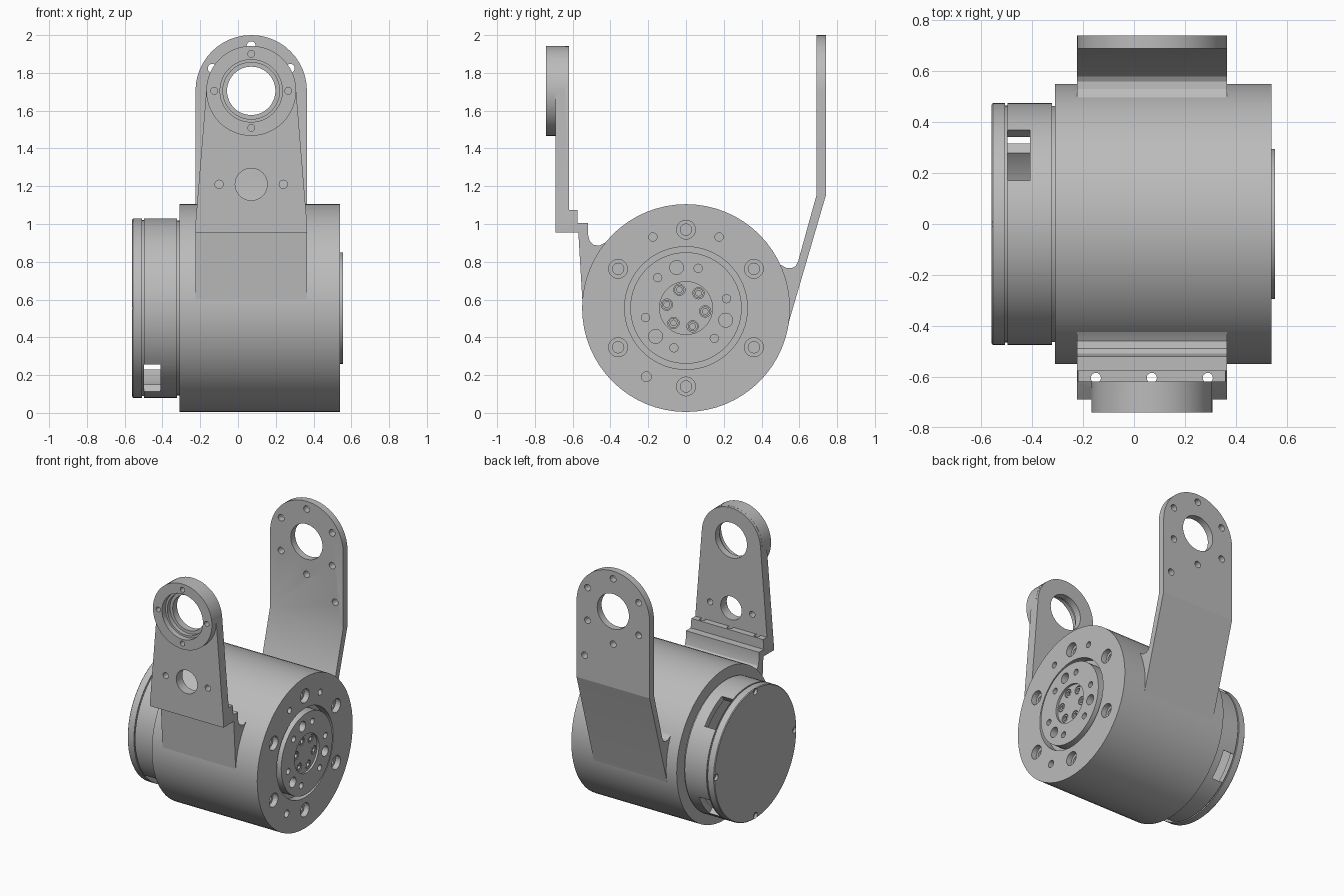
import bpy, bmesh, math
from mathutils import Matrix, Vector

cube = bpy.data.objects.get("Cube")
if cube:
    bpy.data.objects.remove(cube, do_unlink=True)

GREY = (0.5, 0.5, 0.5, 1)
metal = bpy.data.materials.new("plain grey metal")
metal.use_nodes = True
metal.diffuse_color = GREY
metal.node_tree.nodes["Principled BSDF"].inputs["Base Color"].default_value = GREY

# Axis frames: local z becomes the named axis
FRAMES = {
    "x": Matrix(((0, 0, 1), (1, 0, 0), (0, 1, 0))),
    "y": Matrix(((0, 1, 0), (0, 0, 1), (1, 0, 0))),
    "z": Matrix.Identity(3),
}
AXIS_Z = 0.555     # height of the motor axis
ARM_X = 0.07       # middle of both arms
EYE_Z = 1.705      # height of the arm bores


def make(name, bm):
    bmesh.ops.recalc_face_normals(bm, faces=bm.faces)
    mesh = bpy.data.meshes.new(name)
    bm.to_mesh(mesh)
    bm.free()
    mesh.materials.append(metal)
    obj = bpy.data.objects.new(name, mesh)
    bpy.context.collection.objects.link(obj)
    return obj


def lathe_into(bm, profile, axis, centre, seg):
    """Revolve (radius, position) points about an axis through centre."""
    part = bmesh.new()
    verts = [part.verts.new((r, 0, t)) for r, t in profile]
    edges = [part.edges.new(p) for p in zip(verts, verts[1:])]
    if profile[0][0] > 0:
        edges.append(part.edges.new((verts[-1], verts[0])))
    bmesh.ops.spin(part, geom=verts + edges, cent=(0, 0, 0), axis=(0, 0, 1),
                   angle=math.tau, steps=seg)
    bmesh.ops.remove_doubles(part, verts=part.verts, dist=1e-5)
    part.transform(Matrix.Translation(centre) @ FRAMES[axis].to_4x4())
    tmp = bpy.data.meshes.new("tmp")
    part.to_mesh(tmp)
    part.free()
    bm.from_mesh(tmp)
    bpy.data.meshes.remove(tmp)


def lathe(name, profile, axis, centre, seg=48):
    bm = bmesh.new()
    lathe_into(bm, profile, axis, centre, seg)
    return make(name, bm)


def drills(axis, items):
    """One cutter from many round drills: (centre, stepped profile, sides)."""
    bm = bmesh.new()
    for centre, profile, seg in items:
        lathe_into(bm, profile, axis, centre, seg)
    return make("cutter", bm)


def rod(r, a, b):
    return [(0, a), (r, a), (r, b), (0, b)]


def prism(name, outline, axis, a, b):
    """Extrude an outline, given in (y, z) for axis x or (x, z) for axis y."""
    bm = bmesh.new()
    pos = (lambda p: (a, *p)) if axis == "x" else (lambda p: (p[0], a, p[1]))
    face = bm.faces.new([bm.verts.new(pos(p)) for p in outline])
    out = bmesh.ops.extrude_face_region(bm, geom=[face])["geom"]
    shift = Vector((b - a, 0, 0)) if axis == "x" else Vector((0, b - a, 0))
    bmesh.ops.translate(bm, vec=shift, verts=[v for v in out if isinstance(v, bmesh.types.BMVert)])
    return make(name, bm)


def combine(obj, other, operation):
    mod = obj.modifiers.new("bool", "BOOLEAN")
    mod.object, mod.operation, mod.solver = other, operation, "EXACT"
    graph = bpy.context.evaluated_depsgraph_get()
    mesh = bpy.data.meshes.new_from_object(obj.evaluated_get(graph))
    obj.modifiers.clear()
    obj.data = mesh
    bpy.data.objects.remove(other, do_unlink=True)


def ring(radius, start, count, step):
    for i in range(count):
        a = math.radians(start + i * step)
        yield radius * math.cos(a), radius * math.sin(a)


def arc(radius, start, end, n=24):
    angles = [math.radians(start + (end - start) * i / n) for i in range(n + 1)]
    return [(ARM_X + radius * math.cos(a), EYE_Z + radius * math.sin(a)) for a in angles]


def on_axis(p):
    return (0, p[0], AXIS_Z + p[1])


def on_arm(p):
    return (ARM_X + p[0], 0, EYE_Z + p[1])


# Motor housing with raised output flange and recessed hub
body = lathe("motor_housing", [
    (0, -0.31), (0.55, -0.31), (0.55, 0.54), (0.325, 0.54), (0.325, 0.48),
    (0.295, 0.48), (0.295, 0.555), (0.14, 0.555), (0.14, 0.54), (0, 0.54)],
    "x", (0, 0, AXIS_Z), 64)
counterbore = [(0, 0.44), (0.03, 0.44), (0.03, 0.5), (0.05, 0.5), (0.05, 0.6), (0, 0.6)]
holes = [(on_axis(p), counterbore, 20) for p in ring(0.415, 30, 6, 60)]
holes += [(on_axis(p), rod(0.022, 0.49, 0.6), 16) for p in ring(0.415, 65, 2, 50)]
holes += [(on_axis(p), rod(0.026, 0.49, 0.6), 16) for p in ring(0.42, 240, 1, 0)]
holes += [(on_axis(p), rod(0.037, 0.5, 0.6), 20) for p in ring(0.22, 103, 3, 120)]
holes += [(on_axis(p), rod(0.022, 0.5, 0.6), 16) for p in ring(0.22, 13, 6, 60)]
holes += [(on_axis(p), rod(0.03, 0.51, 0.6), 20) for p in ring(0.103, 50, 6, 60)]
combine(body, drills("x", holes), "DIFFERENCE")

# Socket screws in the hub
for p in ring(0.103, 50, 6, 60):
    lathe("hub_screw", [(0, 0.5), (0.026, 0.5), (0.026, 0.538), (0.015, 0.538),
                        (0.015, 0.52), (0, 0.52)], "x", on_axis(p), 18)

# Hollow rear cover with grooves, rim notches and cable windows
cover = lathe("rear_cover", [
    (0, -0.56), (0.47, -0.56), (0.475, -0.555), (0.475, -0.507), (0.466, -0.507),
    (0.466, -0.498), (0.475, -0.498), (0.475, -0.322), (0.463, -0.322), (0.463, -0.3),
    (0.43, -0.3), (0.43, -0.53), (0, -0.53)], "x", (0, 0, AXIS_Z), 64)
notches = [(on_axis(p), rod(0.022, -0.6, -0.54), 16) for p in ring(0.452, 0, 4, 90)]
combine(cover, drills("x", notches), "DIFFERENCE")
for angle, width in ((54, 0.245), (234, 0.245), (-36, 0.2)):
    bm = bmesh.new()
    bmesh.ops.create_cube(bm, size=1)
    bm.transform(Matrix.Translation((0, 0, AXIS_Z))
                 @ Matrix.Rotation(math.radians(angle), 4, "X")
                 @ Matrix.Translation((-0.453, 0.45, 0))
                 @ Matrix.Diagonal((0.088, 0.2, width, 1)))
    combine(cover, make("cutter", bm), "DIFFERENCE")

# Front arm: stepped side profile trimmed by a tapered outline
LEFT, RIGHT = ARM_X - 0.295, ARM_X + 0.295
front = prism("front_arm", [
    (-0.45, 0.6), (-0.549, 0.6), (-0.57, 0.955), (-0.69, 0.955), (-0.69, 1.96), (-0.62, 1.96),
    (-0.62, 1.075), (-0.575, 1.075), (-0.575, 1.005), (-0.52, 1.005), (-0.52, 0.95),
    (-0.51, 0.91), (-0.49, 0.89), (-0.46, 0.885), (-0.43, 0.9), (-0.4, 0.925), (-0.36, 0.9)],
    "x", LEFT, RIGHT)
outline = [(LEFT - 0.01, 0.3), (RIGHT + 0.01, 0.3), (RIGHT + 0.01, 1.005), (RIGHT, 1.005)]
outline += arc(0.237, 5, 175) + [(LEFT, 1.005), (LEFT - 0.01, 1.005)]
combine(front, prism("cutter", outline, "y", -1, 0), "INTERSECT")
combine(front, lathe("boss", rod(0.238, -0.74, -0.64), "y", on_arm((0, 0))), "UNION")
bore = [(0, -0.8), (0.165, -0.8), (0.165, -0.7), (0.15, -0.7), (0.15, -0.67),
        (0.128, -0.67), (0.128, -0.5), (0, -0.5)]
holes = [(on_arm((0, 0)), bore, 48), (on_arm((0, -0.495)), rod(0.085, -0.8, -0.5), 32)]
holes += [(on_arm((x, -0.495)), rod(0.022, -0.8, -0.5), 16) for x in (-0.17, 0.17)]
holes += [(on_arm(p), rod(0.018, -0.8, -0.69), 16) for p in ring(0.196, 0, 4, 90)]
combine(front, drills("y", holes), "DIFFERENCE")
ledge = [((ARM_X + x, -0.605, 0), rod(0.02, 0.9, 1.09), 16) for x in (-0.22, 0, 0.22)]
combine(front, drills("z", ledge), "DIFFERENCE")

# Back arm: bent plate with rounded top
back = prism("back_arm", [
    (0.45, 0.45), (0.527, 0.4), (0.55, 0.5), (0.74, 1.15), (0.74, 2.05), (0.69, 2.05),
    (0.69, 1.15), (0.593, 0.8), (0.58, 0.777), (0.56, 0.766), (0.53, 0.768), (0.5, 0.785),
    (0.475, 0.825), (0.44, 0.8)], "x", LEFT, RIGHT)
outline = [(LEFT - 0.01, 0.3), (RIGHT + 0.01, 0.3), (RIGHT + 0.01, EYE_Z)]
outline += arc(0.295, 0, 180) + [(LEFT - 0.01, EYE_Z)]
combine(back, prism("cutter", outline, "y", 0, 1), "INTERSECT")
holes = [(on_arm((0, 0)), rod(0.128, 0.5, 0.9), 48), (on_arm((0.23, -0.38)), rod(0.024, 0.5, 0.9), 16)]
holes += [(on_arm(p), rod(0.024, 0.5, 0.9), 16) for p in ring(0.238, 30, 6, 60)]
combine(back, drills("y", holes), "DIFFERENCE")

# Smooth round surfaces, keep machined edges sharp
bpy.ops.object.select_all(action="DESELECT")
for obj in bpy.context.collection.objects:
    if obj.type == "MESH":
        obj.select_set(True)
        bpy.context.view_layer.objects.active = obj
bpy.ops.object.shade_smooth_by_angle(angle=math.radians(16))
